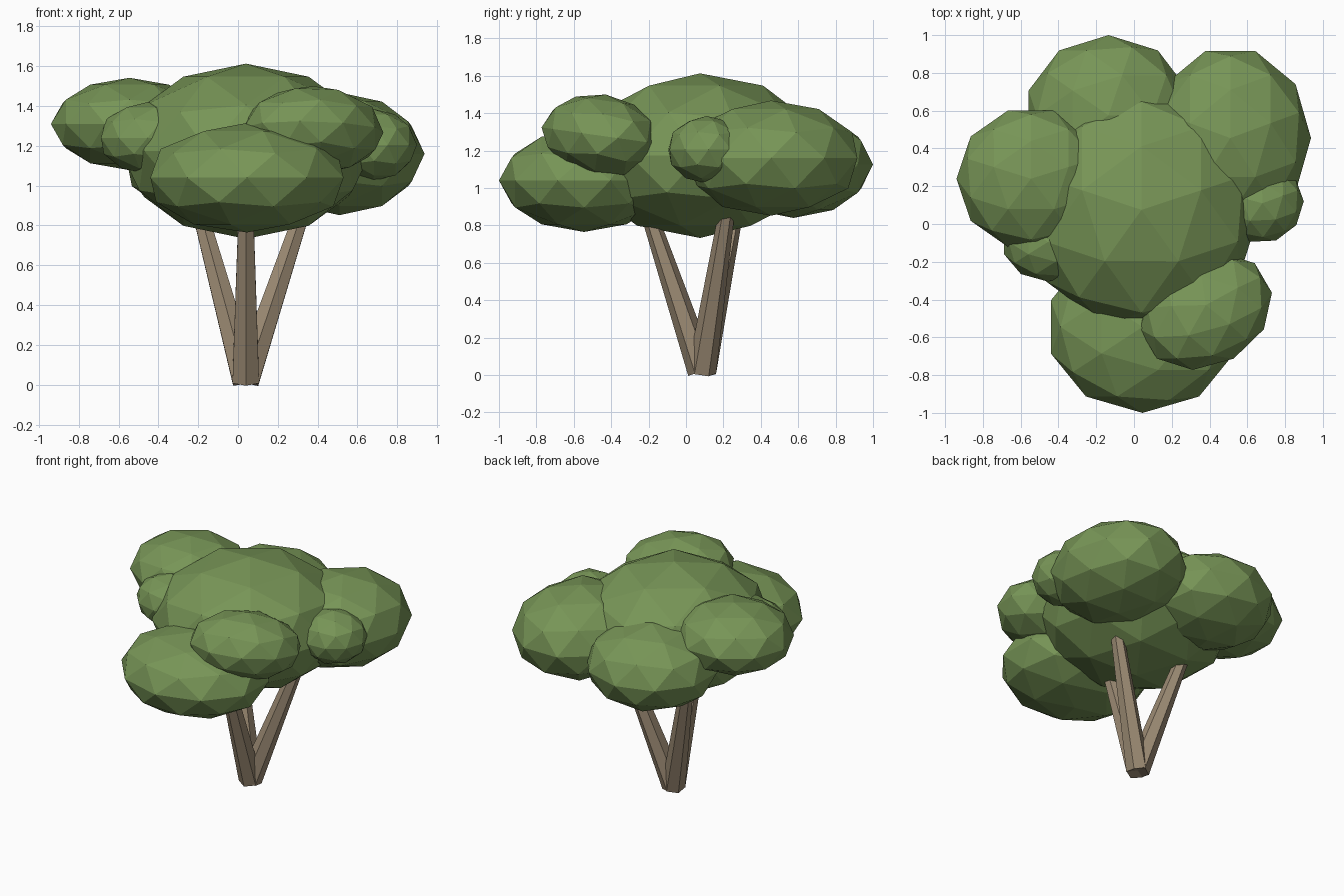
import bpy, bmesh, math
from mathutils import Vector, Matrix

if "Cube" in bpy.data.objects:
    bpy.data.objects.remove(bpy.data.objects["Cube"])


def material(name, color):
    m = bpy.data.materials.new(name)
    m.diffuse_color = (*color, 1)
    m.use_nodes = True
    m.node_tree.nodes["Principled BSDF"].inputs["Base Color"].default_value = m.diffuse_color
    return m


LEAF = material("leaf green", (0.185, 0.300, 0.094))
BARK = material("bark brown", (0.328, 0.254, 0.171))


def finish(bm, name, mat):
    bmesh.ops.recalc_face_normals(bm, faces=bm.faces)
    mesh = bpy.data.meshes.new(name)
    bm.to_mesh(mesh)
    bm.free()
    mesh.materials.append(mat)
    obj = bpy.data.objects.new(name, mesh)
    bpy.context.collection.objects.link(obj)


def foliage(name, center, radii, turn=0, spin=0, tilt=0):
    """Squashed low-poly ball; spin shifts the facets, turn and tilt rotate the oval."""
    bm = bmesh.new()
    bmesh.ops.create_icosphere(bm, subdivisions=2, radius=1)
    bm.transform(Matrix.Translation(center)
                 @ Matrix.Rotation(math.radians(tilt), 4, 'X')
                 @ Matrix.Rotation(math.radians(turn), 4, 'Z')
                 @ Matrix.Diagonal((*radii, 1))
                 @ Matrix.Rotation(math.radians(spin), 4, 'Z'))
    finish(bm, name, LEAF)


def branch(name, start, end, r1, r2):
    """Tapered six-sided limb between two points."""
    start, end = Vector(start), Vector(end)
    axis = end - start
    bm = bmesh.new()
    bmesh.ops.create_cone(bm, cap_ends=True, segments=6, radius1=r1,
                          radius2=r2, depth=axis.length)
    bm.transform(Matrix.Translation((start + end) / 2)
                 @ Vector((0, 0, 1)).rotation_difference(axis).to_matrix().to_4x4())
    finish(bm, name, BARK)


# Crown
foliage("crown_center", (0.04, 0.075, 1.173), (0.63, 0.64, 0.44), spin=18)
foliage("crown_front", (0.045, -0.545, 1.04), (0.51, 0.455, 0.275))
foliage("crown_front_right", (0.38, -0.46, 1.28), (0.37, 0.295, 0.222), turn=30, tilt=-8)
foliage("crown_back_right", (0.51, 0.455, 1.16), (0.427, 0.485, 0.308), spin=18)
foliage("crown_right_small", (0.68, 0.11, 1.205), (0.22, 0.21, 0.18), turn=20)
foliage("crown_back", (-0.135, 0.575, 1.125), (0.445, 0.425, 0.285))
foliage("crown_left", (-0.545, 0.24, 1.31), (0.395, 0.38, 0.232), spin=18)
foliage("crown_left_small", (-0.455, -0.095, 1.24), (0.245, 0.21, 0.18))

# Three limbs spreading from a shared base
base = (0.039, 0.085, 0.02)
branch("front_branch", base, (0.04, -0.245, 1.0), 0.077, 0.038)
branch("left_branch", base, (-0.228, 0.29, 1.0), 0.077, 0.038)
branch("right_branch", base, (0.368, 0.238, 1.0), 0.077, 0.038)
